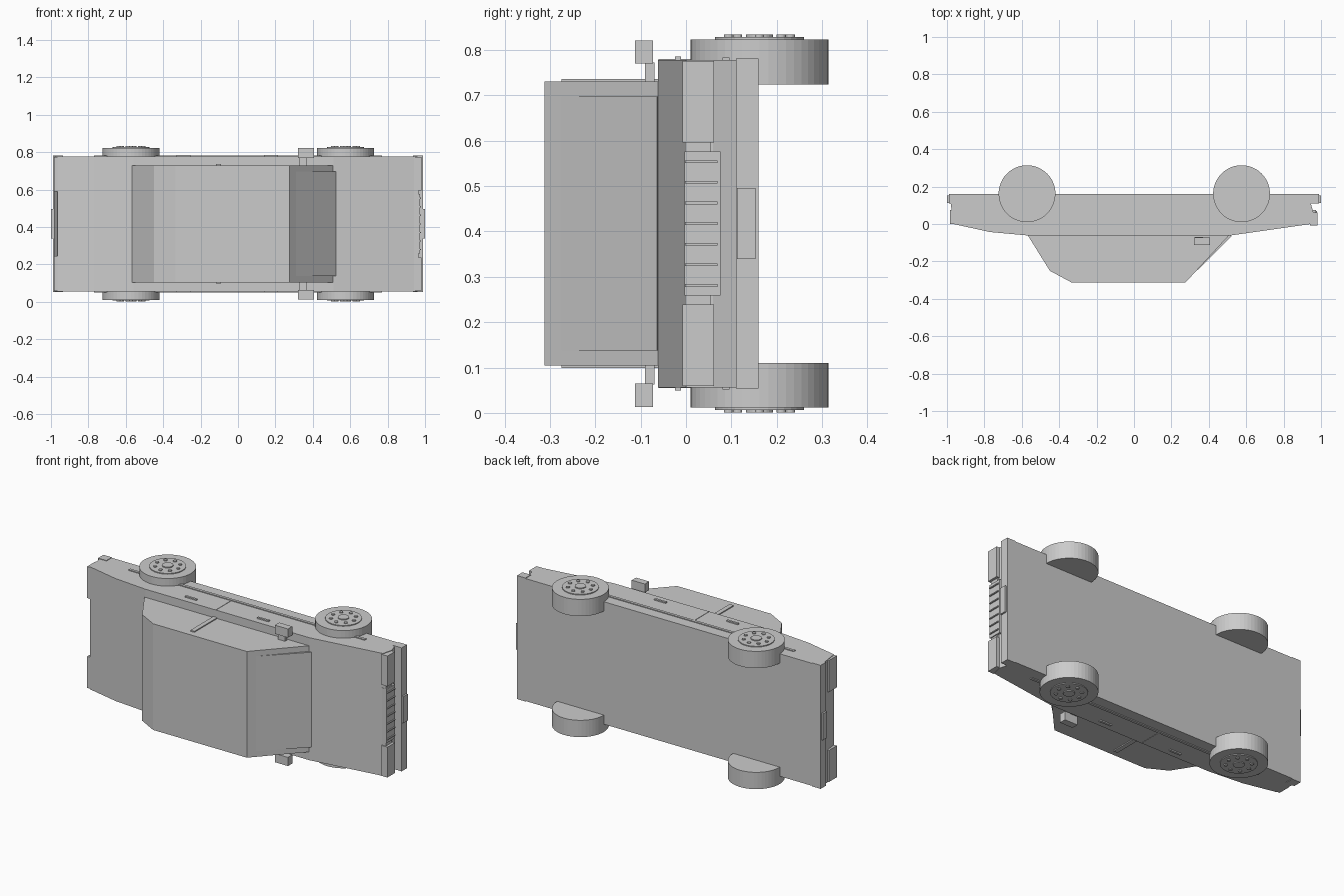
import bpy, bmesh, math
from mathutils import Matrix

cube = bpy.data.objects.get("Cube")
if cube:
    bpy.data.objects.remove(cube, do_unlink=True)

grey = bpy.data.materials.new("plain_grey")
grey.use_nodes = True
COLOUR = (0.6, 0.6, 0.6, 1)
grey.diffuse_color = COLOUR
grey.node_tree.nodes["Principled BSDF"].inputs["Base Color"].default_value = COLOUR

MID = 0.4175    # mirror height: the car lies on its side, roof to -y, nose to +x
HALF = 0.361    # half width of the body


def finish(name, bm):
    bmesh.ops.recalc_face_normals(bm, faces=bm.faces)
    mesh = bpy.data.meshes.new(name)
    bm.to_mesh(mesh)
    bm.free()
    mesh.materials.append(grey)
    obj = bpy.data.objects.new(name, mesh)
    bpy.context.collection.objects.link(obj)
    return obj


def prism(name, profile, half):
    """Extrude an (x, y) profile evenly about the middle plane."""
    bm = bmesh.new()
    face = bm.faces.new([bm.verts.new((x, y, MID - half)) for x, y in profile])
    extruded = bmesh.ops.extrude_face_region(bm, geom=[face])["geom"]
    bmesh.ops.translate(bm, vec=(0, 0, 2 * half),
                        verts=[v for v in extruded if isinstance(v, bmesh.types.BMVert)])
    return finish(name, bm)


def box(name, xs, ys, zs):
    """Box from ranges; zs is measured from the middle plane."""
    bm = bmesh.new()
    bmesh.ops.create_cube(bm, size=1)
    for v in bm.verts:
        v.co = (xs[v.co.x > 0], ys[v.co.y > 0], MID + zs[v.co.z > 0])
    return finish(name, bm)


def pair(name, xs, ys, inner, outer):
    """The same box on both sides of the car."""
    box(name + "_upper", xs, ys, (inner, outer))
    box(name + "_lower", xs, ys, (-outer, -inner))


def disc(bm, x, y, inner, outer, side, radius, segments):
    place = Matrix.Translation((x, y, MID + side * (inner + outer) / 2))
    bmesh.ops.create_cone(bm, cap_ends=True, segments=segments, radius1=radius,
                          radius2=radius, depth=outer - inner, matrix=place)


# Main shell
prism("body", [(-0.985, 0.16), (-0.98, 0.11), (-0.965, 0), (-0.77, -0.043),
               (-0.56, -0.062), (0.51, -0.062), (0.945, 0), (0.96, 0.06),
               (0.945, 0.11), (0.96, 0.16)], HALF)
prism("cabin", [(-0.56, -0.05), (-0.567, -0.062), (-0.45, -0.25), (-0.335, -0.312),
                (0.276, -0.312), (0.507, -0.062), (0.49, -0.05)], 0.313)
prism("windscreen", [(0.29, -0.295), (0.523, -0.064), (0.48, -0.05)], 0.28)

# Bumpers and number plates
for end, sign in (("front", 1), ("rear", -1)):
    box(end + "_bumper", sorted((sign * 0.935, sign * 0.99)), (0.11, 0.16),
        (-HALF - 0.003, HALF + 0.003))
    box(end + "_plate", sorted((sign * 0.98, sign * 1.0)), (0.113, 0.153), (-0.078, 0.078))

# Nose and tail details
box("grille", (0.94, 0.972), (-0.003, 0.076), (-0.159, 0.159))
for i in range(-3, 4):
    z = i * 0.0455
    box("grille_slat", (0.965, 0.979), (-0.002, 0.07), (z - 0.003, z + 0.003))
pair("grille_joint", (0.94, 0.966), (-0.002, 0.054), 0.159, 0.179)
pair("headlight", (0.94, 0.98), (-0.008, 0.062), 0.179, 0.358)
pair("tail_light", (-0.984, -0.95), (0, 0.075), 0.172, 0.358)

# Side details
pair("side_trim", (-0.77, 0.77), (0.08, 0.096), HALF - 0.01, HALF + 0.005)
pair("door_seam", (-0.11, -0.1), (-0.061, 0.08), HALF - 0.01, HALF + 0.002)
pair("pillar", (-0.118, -0.092), (-0.275, -0.062), 0.3, 0.319)
pair("rear_handle", (-0.33, -0.255), (-0.024, -0.011), HALF - 0.01, HALF + 0.007)
pair("front_handle", (0.14, 0.215), (-0.024, -0.011), HALF - 0.01, HALF + 0.007)
pair("mirror_arm", (0.325, 0.37), (-0.09, -0.07), 0.3, 0.355)
pair("mirror", (0.32, 0.405), (-0.113, -0.073), 0.353, 0.404)

# Wheels with hub, centre cap and a ring of bolts
for end, x in (("rear", -0.572), ("front", 0.575)):
    for label, side in (("upper", 1), ("lower", -1)):
        y = 0.162
        bm = bmesh.new()
        disc(bm, x, y, 0.307, 0.406, side, 0.152, 48)
        finish(f"{end}_wheel_{label}", bm)
        bm = bmesh.new()
        disc(bm, x, y, 0.4, 0.411, side, 0.098, 32)
        disc(bm, x, y, 0.405, 0.4165, side, 0.03, 24)
        for k in range(8):
            a = k * math.pi / 4
            disc(bm, x + 0.068 * math.cos(a), y + 0.068 * math.sin(a),
                 0.405, 0.4165, side, 0.01, 12)
        finish(f"{end}_hub_{label}", bm)
